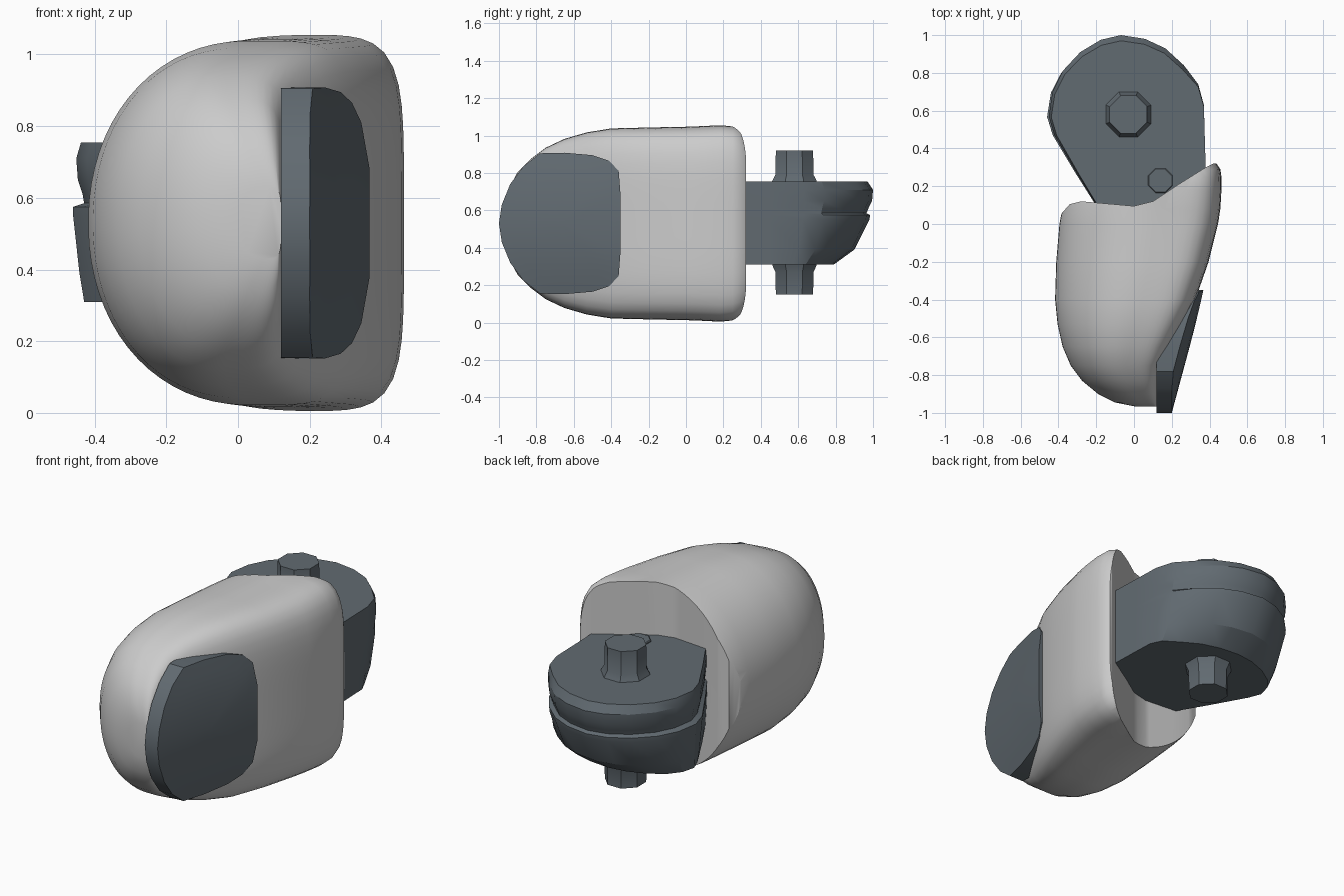
import bpy, bmesh, math

if "Cube" in bpy.data.objects:
    bpy.data.objects.remove(bpy.data.objects["Cube"])

dark = bpy.data.materials.new("dark_grey")
dark.diffuse_color = (0.12, 0.145, 0.165, 1)
dark.use_nodes = True
dark.node_tree.nodes["Principled BSDF"].inputs["Base Color"].default_value = dark.diffuse_color


def finish(obj, mat=None, angle=30):
    if mat:
        obj.data.materials.append(mat)
    bpy.ops.object.select_all(action='DESELECT')
    bpy.context.view_layer.objects.active = obj
    obj.select_set(True)
    bpy.ops.object.shade_smooth_by_angle(angle=math.radians(angle))
    return obj


def loft(name, rings):
    """Skin a list of equal-length closed rings and cap both ends."""
    bm = bmesh.new()
    loops = [[bm.verts.new(p) for p in ring] for ring in rings]
    n = len(loops[0])
    for a, b in zip(loops, loops[1:]):
        for i in range(n):
            j = (i + 1) % n
            bm.faces.new((a[i], a[j], b[j], b[i]))
    bm.faces.new(loops[0])
    bm.faces.new(loops[-1])
    bmesh.ops.recalc_face_normals(bm, faces=bm.faces)
    mesh = bpy.data.meshes.new(name)
    bm.to_mesh(mesh)
    bm.free()
    obj = bpy.data.objects.new(name, mesh)
    bpy.context.collection.objects.link(obj)
    return obj


def lathe(name, profile, x, y, sides):
    rings = [[(x + r * math.cos((i + 0.5) * math.tau / sides),
               y + r * math.sin((i + 0.5) * math.tau / sides), z)
              for i in range(sides)] for r, z in profile]
    return finish(loft(name, rings), dark)


# Shell: D-shaped sections along y
CZ = 0.53


def d_section(y, xl, xr, h, n=72):
    cx = xl + 0.6 * (xr - xl)
    pts = []
    for i in range(n):
        a = math.tau * (i + 0.5) / n
        c, s = math.cos(a), math.sin(a)
        e = 5 if c > 0 else 2.1
        k = (abs(c) ** e + abs(s) ** e) ** (-1 / e)
        w = (xr - cx) if c > 0 else (cx - xl)
        pts.append((cx + w * k * c, y, CZ + h * k * s))
    return pts


stations = [  # y, left x, right x, half height
    (-0.965, 0.00, 0.12, 0.10), (-0.945, -0.10, 0.12, 0.19),
    (-0.90, -0.19, 0.125, 0.275), (-0.83, -0.275, 0.13, 0.345),
    (-0.75, -0.335, 0.145, 0.405), (-0.65, -0.378, 0.195, 0.452),
    (-0.53, -0.405, 0.26, 0.487), (-0.40, -0.418, 0.325, 0.508),
    (-0.20, -0.412, 0.395, 0.513), (0.0, -0.395, 0.445, 0.517),
    (0.08, -0.38, 0.457, 0.52), (0.18, -0.34, 0.463, 0.525),
    (0.25, -0.3, 0.463, 0.52), (0.29, -0.3, 0.457, 0.505),
    (0.33, -0.3, 0.43, 0.47)]
shell = loft("shell", [d_section(*s) for s in stations])

# Back of the shell, trimmed to its plan outline
plan = [(-1, -1.5), (1, -1.5), (1, 0.32), (0.42, 0.32), (0.38, 0.30),
        (0.22, 0.20), (0.10, 0.12), (0.0, 0.095), (-0.28, 0.12),
        (-0.34, 0.105), (-0.38, 0.06), (-0.42, -0.02), (-1, -0.3)]
cutter = loft("shell_plan_cutter", [[(x, y, z) for x, y in plan] for z in (-0.5, 1.5)])
mod = shell.modifiers.new("trim", 'BOOLEAN')
mod.operation = 'INTERSECT'
mod.solver = 'EXACT'
mod.object = cutter
bpy.context.view_layer.objects.active = shell
bpy.ops.object.modifier_apply(modifier=mod.name)
bpy.data.objects.remove(cutter)
finish(shell)

# Side pad: slanted, gently domed slab with a rounded front, set into the shell
half = [(-0.985, 0.10), (-0.94, 0.21), (-0.87, 0.305), (-0.78, 0.375),
        (-0.65, 0.378), (-0.50, 0.365), (-0.41, 0.335), (-0.36, 0.28),
        (-0.35, 0.15)]
outline = [(-1.0, 0.0)] + half + [(y, -h) for y, h in reversed(half)]


def pad_ring(size, base=None):
    ring = []
    for y, h in outline:
        y, h = -0.67 + (y + 0.67) * size, h * size
        x = 0.20 + 0.27 * (y + 1) - 0.05 * (h / 0.37) ** 2
        ring.append((x if base is None else base, y, CZ + h))
    return ring


pad = loft("side_pad", [pad_ring(1, 0.12)] +
           [pad_ring(s) for s in (1, 0.8, 0.6, 0.4, 0.2, 0.05)])
finish(pad, dark)

# Arm: teardrop body with a groove round the middle and a cut-away lower rear
arm_plan = [(-0.46, 0.57), (-0.44, 0.70), (-0.385, 0.81), (-0.29, 0.91),
            (-0.18, 0.975), (-0.07, 1.0), (0.06, 0.98), (0.17, 0.93),
            (0.27, 0.84), (0.34, 0.74), (0.37, 0.63), (0.375, 0.45),
            (0.38, 0.28), (0.22, 0.10), (0.0, 0.05), (-0.19, 0.08),
            (-0.31, 0.27), (-0.43, 0.47)]


def arm_ring(z, scale, rear):
    ring = []
    for x, y in arm_plan:
        if y > 0.5:
            y = 0.5 + (y - 0.5) * rear
        if x < 0.3:
            x = -0.02 + (x + 0.02) * scale
        ring.append((x, y, z))
    return ring


arm = loft("pivot_arm", [arm_ring(*r) for r in (
    (0.31, 0.93, 0.58), (0.39, 0.96, 0.80), (0.55, 1.0, 0.96),
    (0.575, 1.0, 0.97), (0.585, 0.93, 0.93), (0.61, 0.94, 0.95),
    (0.65, 0.97, 0.99), (0.71, 0.98, 1.0), (0.755, 0.95, 0.94))])
finish(arm, dark, 25)

# Pivot pins with flared collars above and below, and a small locking stud
PX, PY = -0.03, 0.58
lathe("upper_pin", [(0.135, 0.74), (0.125, 0.765), (0.11, 0.79), (0.108, 0.92)], PX, PY, 8)
lathe("lower_pin", [(0.135, 0.33), (0.125, 0.30), (0.11, 0.27), (0.108, 0.15)], PX, PY, 8)
lathe("locking_stud", [(0.07, 0.60), (0.07, 0.76), (0.065, 0.765)], 0.14, 0.23, 8)
